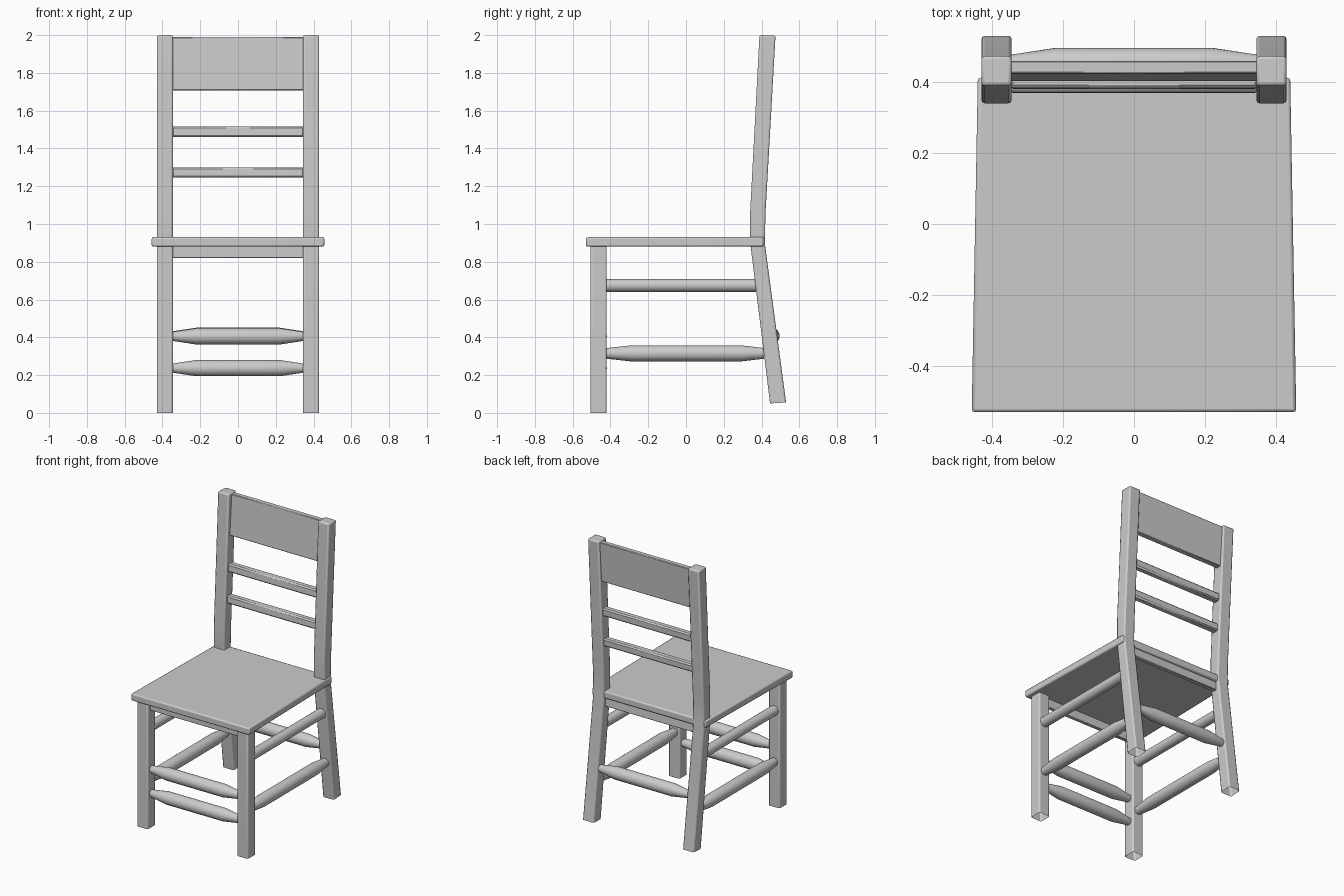
import bpy, bmesh, math
from mathutils import Vector

if "Cube" in bpy.data.objects:
    bpy.data.objects.remove(bpy.data.objects["Cube"])


def loft(name, rings, bevel=0.0, segments=2, cap_bottom=True, cap_top=True, angle=30):
    """Skin a stack of equal-sized rings, then soften the edges."""
    bm = bmesh.new()
    loops = [[bm.verts.new(p) for p in ring] for ring in rings]
    n = len(loops[0])
    for a, b in zip(loops, loops[1:]):
        for i in range(n):
            j = (i + 1) % n
            bm.faces.new((a[i], a[j], b[j], b[i]))
    if cap_bottom:
        bm.faces.new(loops[0][::-1])
    if cap_top:
        bm.faces.new(loops[-1])
    if cap_bottom and cap_top:
        bmesh.ops.recalc_face_normals(bm, faces=bm.faces)
    mesh = bpy.data.meshes.new(name)
    bm.to_mesh(mesh)
    bm.free()
    ob = bpy.data.objects.new(name, mesh)
    bpy.context.collection.objects.link(ob)
    if bevel:
        mod = ob.modifiers.new("soft_edges", 'BEVEL')
        mod.width = bevel
        mod.segments = segments
        mod.limit_method = 'ANGLE'
        mod.angle_limit = math.radians(30)
    bpy.ops.object.select_all(action='DESELECT')
    bpy.context.view_layer.objects.active = ob
    ob.select_set(True)
    bpy.ops.object.shade_smooth_by_angle(angle=math.radians(angle))
    return ob


def leg_ring(x, front, back):
    """Rectangular leg section; front and back are (y, z) points."""
    w = 0.0425
    return [(x - w, *front), (x + w, *front), (x + w, *back), (x - w, *back)]


def rail(name, bottom, top, bevel):
    """Cross rail between the back posts; bottom and top are (y front, y back, z)."""
    w = 0.35
    rings = [[(-w, f, z), (w, f, z), (w, b, z), (-w, b, z)] for f, b, z in (bottom, top)]
    return loft(name, rings, bevel, segments=1)


def turned(name, start, end, profile, sides=24):
    """Round bar from start to end; profile lists (fraction along, radius)."""
    start, end = Vector(start), Vector(end)
    axis = end - start
    q = axis.to_track_quat('Z', 'Y')
    rings = []
    for t, r in profile:
        c = start + axis * t
        rings.append([c + q @ Vector((r * math.cos(2 * math.pi * i / sides),
                                      r * math.sin(2 * math.pi * i / sides), 0))
                      for i in range(sides)])
    return loft(name, rings, angle=20 if len(profile) == 2 else 18)


SPINDLE = [(0, 0.024), (0.18, 0.043), (0.82, 0.043), (1, 0.024)]
SIDE_SPINDLE = [(0, 0.028), (0.15, 0.042), (0.86, 0.042), (1, 0.028)]
ROD = [(0, 0.034), (1, 0.034)]

# Seat, slightly wider at the front
loft("seat", [[(-0.457, -0.53, z), (0.457, -0.53, z), (0.44, 0.412, z), (-0.44, 0.412, z)]
              for z in (0.88, 0.93)], 0.009)

for side, s in (("left", -1), ("right", 1)):
    x = s * 0.387
    # Straight front leg with open foot
    loft(f"front_leg_{side}", [leg_ring(x, (-0.505, z), (-0.42, z)) for z in (0, 0.89)],
         0.009, cap_bottom=False)
    # Back leg and back post in one bent piece
    loft(f"back_leg_{side}", [
        leg_ring(x, (0.445, 0.05), (0.53, 0.055)),
        leg_ring(x, (0.34, 0.90), (0.417, 0.90)),
        leg_ring(x, (0.34, 1.07), (0.421, 1.06)),
        leg_ring(x, (0.389, 2.0), (0.474, 1.998))], 0.009, cap_bottom=False)
    # Side stretchers
    turned(f"side_rod_{side}", (x, -0.421, 0.675), (x, 0.371, 0.675), ROD)
    turned(f"side_spindle_{side}", (x, -0.421, 0.315), (x, 0.414, 0.315), SIDE_SPINDLE)

# Front and back spindles
for name, y, z in (("front_spindle_upper", -0.462, 0.405),
                   ("front_spindle_lower", -0.462, 0.237),
                   ("back_spindle", 0.453, 0.408)):
    turned(name, (-0.346, y, z), (0.346, y, z), SPINDLE)

# Back panel and two slats, leaning with the posts
rail("back_panel", (0.402, 0.440, 1.708), (0.424, 0.460, 1.99), 0.004)
rail("slat_upper", (0.380, 0.428, 1.46), (0.383, 0.431, 1.517), 0.009)
rail("slat_lower", (0.368, 0.416, 1.245), (0.371, 0.419, 1.30), 0.009)

# Aprons under the seat
rail("front_apron", (-0.475, -0.45, 0.82), (-0.475, -0.45, 0.885), 0.003)
rail("back_apron", (0.37, 0.40, 0.82), (0.365, 0.395, 0.885), 0.003)
